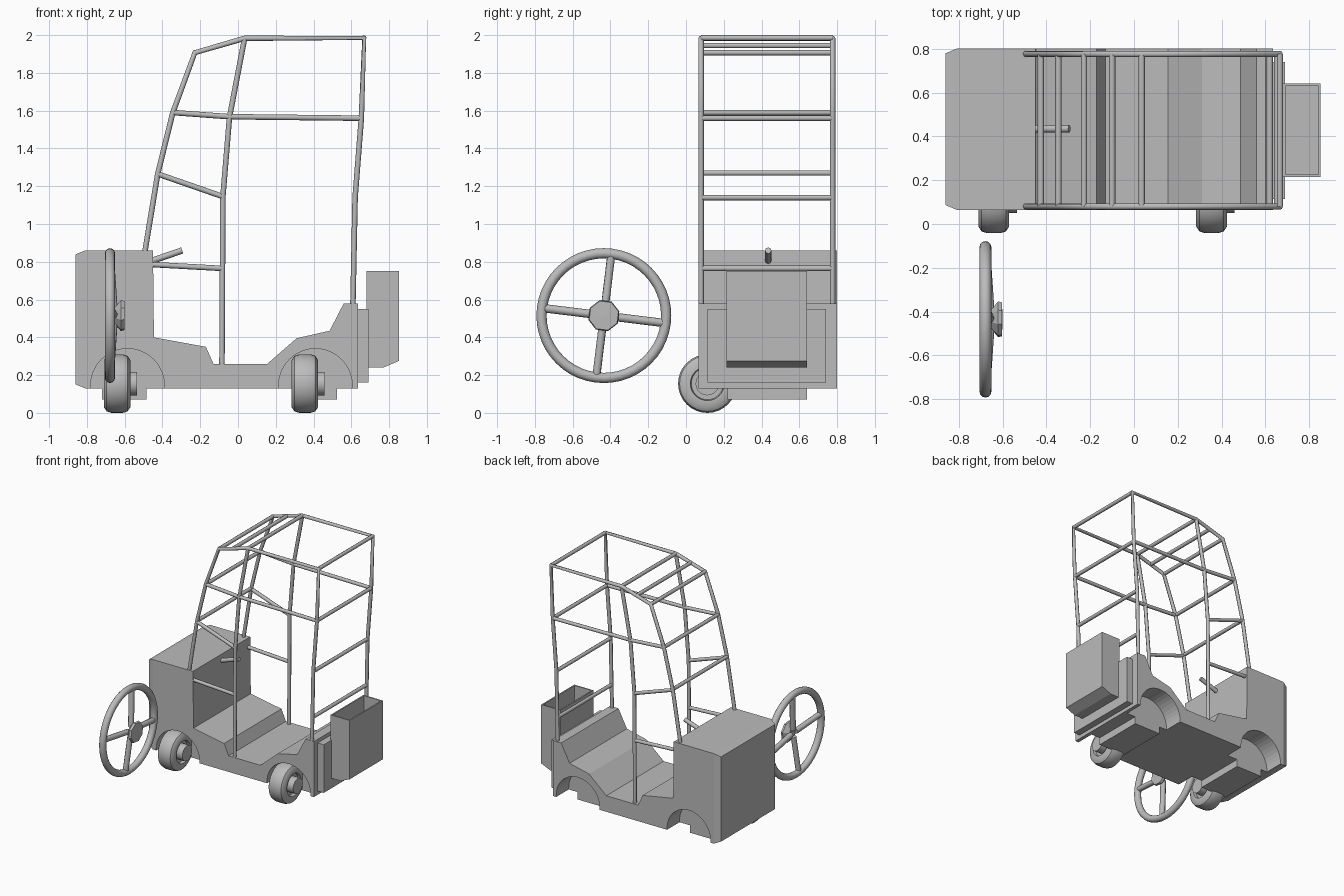
import bpy, bmesh, math
from mathutils import Vector, Matrix

if "Cube" in bpy.data.objects:
    bpy.data.objects.remove(bpy.data.objects["Cube"])

grey = bpy.data.materials.new("light grey")
grey.diffuse_color = (0.5, 0.5, 0.5, 1)
grey.use_nodes = True
grey.node_tree.nodes["Principled BSDF"].inputs["Base Color"].default_value = grey.diffuse_color


def finish(name, bm, smooth=None):
    bmesh.ops.recalc_face_normals(bm, faces=bm.faces)
    me = bpy.data.meshes.new(name)
    bm.to_mesh(me)
    bm.free()
    ob = bpy.data.objects.new(name, me)
    bpy.context.collection.objects.link(ob)
    me.materials.append(grey)
    if smooth:
        bpy.ops.object.select_all(action='DESELECT')
        ob.select_set(True)
        bpy.context.view_layer.objects.active = ob
        bpy.ops.object.shade_smooth_by_angle(angle=math.radians(smooth))
    return ob


def prism_bm(pts, y0, y1):
    """Extrude an x-z outline from y0 to y1."""
    bm = bmesh.new()
    f = bm.faces.new([bm.verts.new((x, y0, z)) for x, z in pts])
    g = bmesh.ops.extrude_face_region(bm, geom=[f])
    bmesh.ops.translate(bm, vec=(0, y1 - y0, 0),
                        verts=[v for v in g['geom'] if isinstance(v, bmesh.types.BMVert)])
    bmesh.ops.recalc_face_normals(bm, faces=bm.faces)
    return bm


def box(name, x0, x1, y0, y1, z0, z1):
    return finish(name, prism_bm([(x0, z0), (x1, z0), (x1, z1), (x0, z1)], y0, y1))


def lathe(name, prof, centre, n, phase=0.0, smooth=None):
    """Revolve (radius, x) points about an axis parallel to x."""
    bm = bmesh.new()
    vs = [bm.verts.new((x, 0, r)) for r, x in prof]
    es = [bm.edges.new(p) for p in zip(vs, vs[1:])]
    bmesh.ops.spin(bm, geom=vs + es, cent=(0, 0, 0), axis=(1, 0, 0),
                   angle=2 * math.pi, steps=n, use_duplicate=False)
    bmesh.ops.remove_doubles(bm, verts=bm.verts, dist=1e-4)
    bmesh.ops.transform(bm, verts=bm.verts,
                        matrix=Matrix.Translation(centre) @ Matrix.Rotation(phase, 4, 'X'))
    return finish(name, bm, smooth)


def tubes(name, paths, radius):
    cu = bpy.data.curves.new(name, 'CURVE')
    cu.dimensions = '3D'
    cu.bevel_depth = radius
    cu.bevel_resolution = 2
    cu.use_fill_caps = True
    for path in paths:
        s = cu.splines.new('POLY')
        s.points.add(len(path) - 1)
        for p, c in zip(s.points, path):
            p.co = (*c, 1)
    cu.materials.append(grey)
    ob = bpy.data.objects.new(name, cu)
    bpy.context.collection.objects.link(ob)


# body: side outline extruded across, with a chamfered nose
Y0, Y1 = 0.065, 0.80
outline = [(-0.81, 0.13), (-0.81, 0.86), (-0.45, 0.86), (-0.445, 0.40), (-0.17, 0.35),
           (-0.13, 0.26), (0.155, 0.26), (0.31, 0.395), (0.485, 0.435), (0.56, 0.58),
           (0.635, 0.58), (0.635, 0.13)]
bm = prism_bm(outline, Y0, Y1)
nose = [f for f in bm.faces if f.calc_center_median().x < -0.8]
bmesh.ops.inset_region(bm, faces=nose, thickness=0.03, depth=0.05, use_boundary=True)
body = finish("body", bm)

# wheel arches cut into both sides, axle boxes hanging between them
for end, ax in (("front", -0.585), ("rear", 0.41)):
    for side, ya, yb in (("right", -0.1, 0.22), ("left", 0.64, 1.0)):
        arc = [(ax + 0.195 * math.cos(a), 0.145 + 0.195 * math.sin(a))
               for a in [math.pi * i / 20 for i in range(21)]]
        cut = finish(f"{end}_{side}_arch_cutter",
                     prism_bm(arc + [(ax - 0.195, 0.05), (ax + 0.195, 0.05)], ya, yb))
        cut.hide_render = True
        cut.hide_viewport = True
        m = body.modifiers.new("arch", 'BOOLEAN')
        m.operation = 'DIFFERENCE'
        m.solver = 'EXACT'
        m.object = cut
box("front_axle_box", -0.72, -0.485, 0.22, 0.64, 0.07, 0.14)
box("rear_axle_box", 0.285, 0.525, 0.22, 0.64, 0.07, 0.14)

# road wheels (axis along x, near side only)
tyre = [(0, -0.045), (0.085, -0.045), (0.09, -0.07), (0.125, -0.07), (0.147, -0.055),
        (0.155, -0.03), (0.155, 0.03), (0.147, 0.055), (0.125, 0.07), (0.09, 0.07),
        (0.085, 0.045), (0.062, 0.045), (0.062, 0.105), (0, 0.105)]
lathe("front_wheel", tyre, (-0.64, 0.113, 0.155), 32, smooth=35)
lathe("rear_wheel", tyre, (0.354, 0.113, 0.155), 32, smooth=35)

# steering wheel: rim, four spokes, octagonal hub
C = Vector((-0.678, -0.435, 0.515))
rim = [(0.33 + 0.027 * math.cos(2 * math.pi * i / 12), 0.027 * math.sin(2 * math.pi * i / 12))
       for i in range(13)]
lathe("steering_rim", rim, C, 48, smooth=40)
spokes = []
for k in range(4):
    a = math.radians(-7 + 90 * k)
    d = Vector((0, math.cos(a), math.sin(a)))
    spokes.append([C + Vector((0.02, 0, 0)) + d * 0.03, C + d * 0.325])
tubes("steering_spokes", spokes, 0.022)
lathe("steering_hub", [(0, -0.02), (0.045, -0.02), (0.085, 0.012), (0.08, 0.03), (0.0, 0.032)],
      C + Vector((0.046, 0, 0)), 8, math.radians(15.5))

# steering column
tubes("steering_column", [[(-0.47, 0.435, 0.80), (-0.295, 0.435, 0.86)]], 0.017)

# rear plate
box("rear_plate", 0.63, 0.69, 0.115, 0.74, 0.16, 0.55)

# open-topped rear bin with sloping bottom edge
bm = prism_bm([(0.68, 0.24), (0.77, 0.24), (0.852, 0.275), (0.852, 0.752), (0.68, 0.752)],
              0.215, 0.64)
top = [f for f in bm.faces if f.calc_center_median().z > 0.75]
bmesh.ops.inset_region(bm, faces=top, thickness=0.015, use_boundary=True)
g = bmesh.ops.extrude_face_region(bm, geom=top)
bmesh.ops.delete(bm, geom=top, context='FACES')
bmesh.ops.translate(bm, vec=(0, 0, -0.45),
                    verts=[v for v in g['geom'] if isinstance(v, bmesh.types.BMVert)])
finish("rear_bin", bm)

# tube cage: the same side frame twice, joined by cross bars
hoop = [(-0.495, 0.84), (-0.425, 1.265), (-0.345, 1.59), (-0.228, 1.907), (0.035, 1.983),
        (0.668, 1.985), (0.653, 1.56), (0.62, 1.14), (0.608, 0.56)]
post = [(-0.085, 0.25), (-0.08, 1.145), (-0.045, 1.565), (0.035, 1.983)]
rails = [[(-0.345, 1.59), (-0.045, 1.568), (0.653, 1.56)],
         [(-0.425, 1.265), (-0.08, 1.145)],
         [(-0.45, 0.785), (-0.085, 0.765)]]
YR, YL = 0.08, 0.776
for side, y in (("right", YR), ("left", YL)):
    tubes(f"cage_{side}_side", [[(x, y, z) for x, z in p] for p in [hoop, post] + rails], 0.0145)
bars = [(-0.425, 1.27), (-0.345, 1.59), (-0.228, 1.907), (-0.1, 1.945), (0.035, 1.983),
        (0.666, 1.985), (0.653, 1.56), (0.62, 1.14), (0.612, 0.765)]
tubes("cage_cross_bars", [[(x, YR, z), (x, YL, z)] for x, z in bars], 0.0145)
